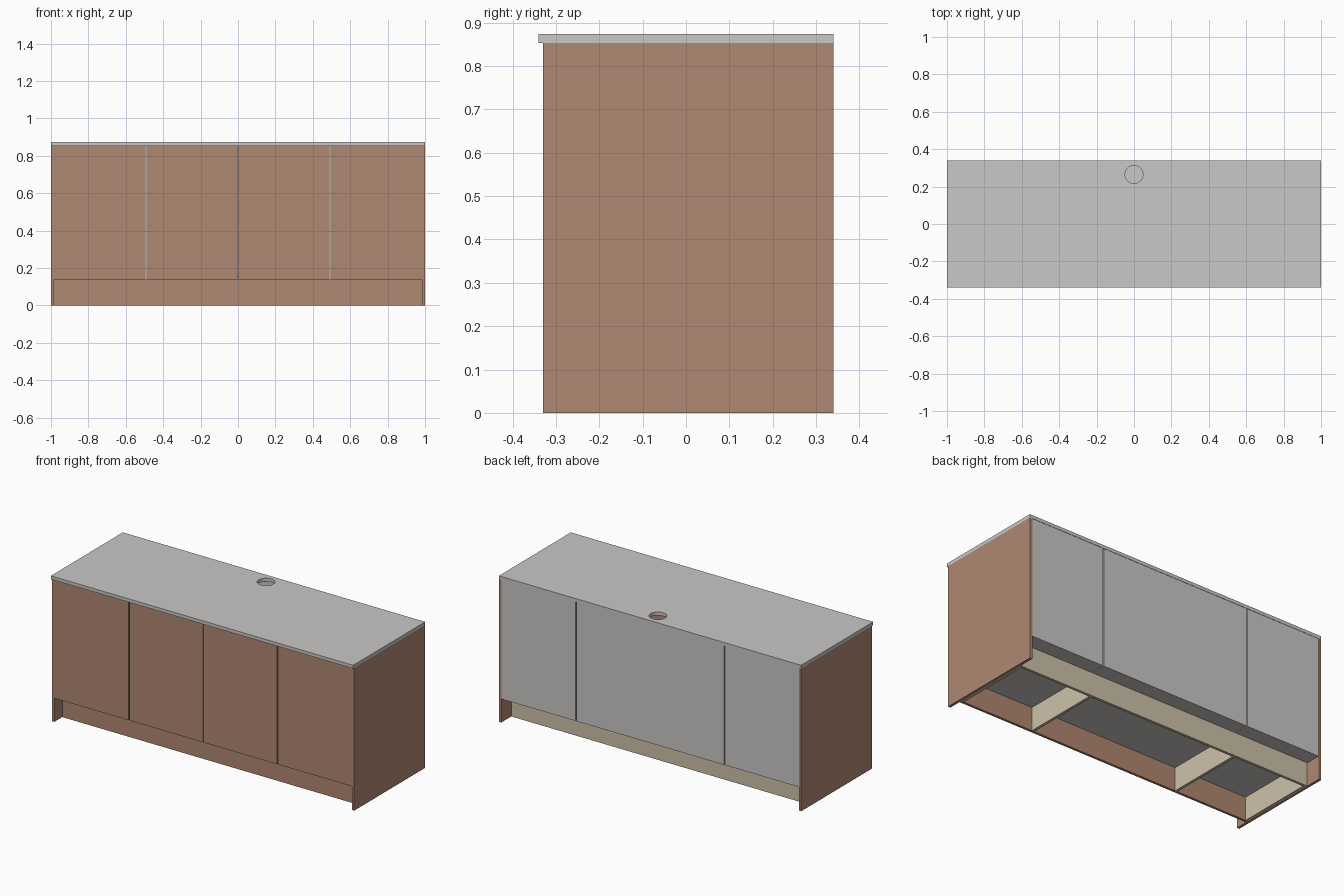
import bpy

if "Cube" in bpy.data.objects:
    bpy.data.objects.remove(bpy.data.objects["Cube"], do_unlink=True)


def material(name, rgb):
    m = bpy.data.materials.new(name)
    m.use_nodes = True
    m.diffuse_color = (*rgb, 1)
    m.node_tree.nodes["Principled BSDF"].inputs["Base Color"].default_value = (*rgb, 1)
    return m


grey = material("light grey laminate", (0.59, 0.58, 0.57))
brown = material("brown wood", (0.43, 0.245, 0.165))
cream = material("cream board", (0.61, 0.54, 0.40))


def box(name, x, y, z, mat):
    """Box spanning the given (low, high) ranges."""
    spans = (x, y, z)
    bpy.ops.mesh.primitive_cube_add(size=1, location=[(a + b) / 2 for a, b in spans])
    ob = bpy.context.object
    ob.name = name
    ob.scale = [b - a for a, b in spans]
    bpy.ops.object.transform_apply(location=False, rotation=False, scale=True)
    ob.data.materials.append(mat)
    return ob


T = 0.016                       # board thickness
BASE, TOP = 0.14, 0.853         # cabinet underside and top
FRONT, BACK = -0.33, 0.34
INNER = 1 - T                   # inside face of end panels
SPLIT, GAP = 0.492, 0.003       # cabinet joint and half its gap

# Worktop with a round cable hole
worktop = box("worktop", (-1, 1), (-0.34, BACK), (TOP, 0.873), grey)
bpy.ops.mesh.primitive_cylinder_add(vertices=48, radius=0.048, depth=0.2,
                                    location=(0, 0.265, 0.86))
cutter = bpy.context.object
cutter.name = "hole_cutter"
cutter.hide_render = True
cutter.data.materials.append(grey)
cut = worktop.modifiers.new("cable hole", "BOOLEAN")
cut.operation = "DIFFERENCE"
cut.solver = "EXACT"
cut.object = cutter
bpy.ops.object.select_all(action="DESELECT")
worktop.select_set(True)
bpy.context.view_layer.objects.active = worktop
bpy.ops.object.modifier_apply(modifier=cut.name)
bpy.data.objects.remove(cutter, do_unlink=True)
bpy.ops.object.shade_smooth_by_angle()

# End panels
for side, s in (("right", -1), ("left", 1)):
    box(side + "_end_panel", sorted((s * INNER, s)), (FRONT, BACK), (0, TOP), brown)

# Three open-topped carcasses with backs
doors_back = FRONT + 0.002 + T
cabinets = (("right", -INNER, -SPLIT + -GAP),
            ("middle", -SPLIT + GAP, SPLIT - GAP),
            ("left", SPLIT + GAP, INNER))
for name, a, b in cabinets:
    depth = (doors_back, BACK - 0.002)
    box(name + "_cabinet_floor", (a + T, b - T), depth, (BASE, BASE + T), grey)
    box(name + "_cabinet_wall_a", (a, a + T), depth, (BASE, TOP), grey)
    box(name + "_cabinet_wall_b", (b - T, b), depth, (BASE, TOP), grey)
    box(name + "_cabinet_back", (a + T, b - T), (depth[1] - T, depth[1]),
        (BASE + T, TOP), grey)

# Doors, with a pair on the middle cabinet
doors = (("right_door", -INNER, -SPLIT - GAP),
         ("middle_right_door", -SPLIT + GAP, -0.0015),
         ("middle_left_door", 0.0015, SPLIT - GAP),
         ("left_door", SPLIT + GAP, INNER))
for name, a, b in doors:
    box(name, (a, b), (FRONT + 0.002, doors_back), (BASE, TOP), brown)

# Recessed plinth frame
box("front_plinth", (-INNER, INNER), (-0.255, -0.24), (0, BASE), brown)
box("back_plinth", (-INNER, INNER), (0.229, 0.245), (0, BASE), cream)
for i, x in enumerate((-INNER + T / 2, -SPLIT, SPLIT, INNER - T / 2)):
    box("plinth_crosspiece_%d" % (i + 1), (x - T / 2, x + T / 2), (-0.24, 0.229),
        (0, BASE), cream)
